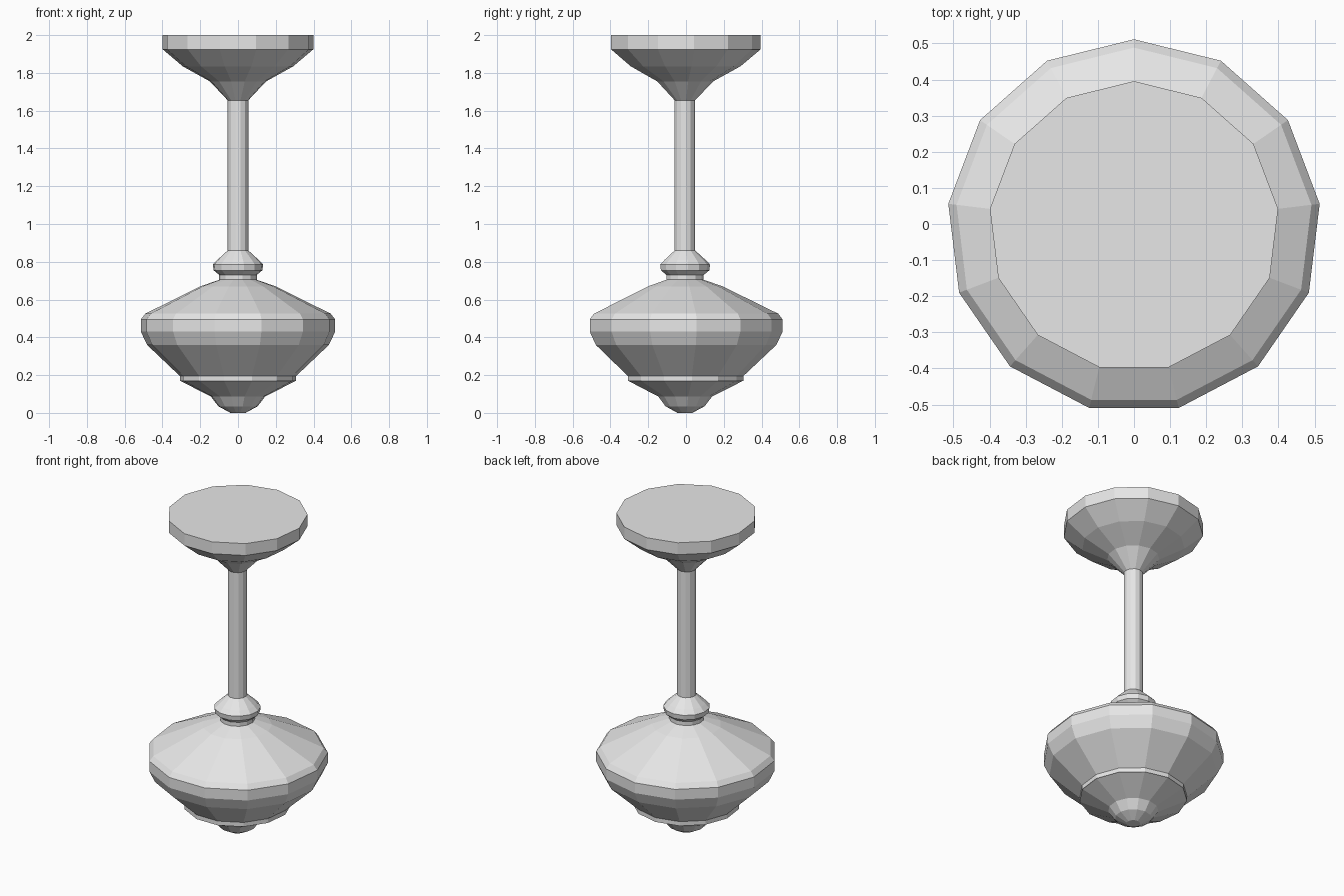
import bpy, bmesh, math

SIDES = 13
CENTRE_Y = -0.0065  # centres the odd-sided outline

cube = bpy.data.objects.get("Cube")
if cube:
    bpy.data.objects.remove(cube, do_unlink=True)

grey = bpy.data.materials.new("light_grey")
grey.use_nodes = True
grey.diffuse_color = (0.8, 0.8, 0.8, 1)
grey.node_tree.nodes["Principled BSDF"].inputs["Base Color"].default_value = (0.8, 0.8, 0.8, 1)


def lathe(name, profile):
    """Turn a (radius, height) profile, listed bottom to top, into a capped flat-sided solid."""
    bm = bmesh.new()
    rings = []
    for radius, z in profile:
        ring = []
        for i in range(SIDES):
            a = math.pi / 2 + math.tau * i / SIDES
            ring.append(bm.verts.new((radius * math.cos(a), radius * math.sin(a) + CENTRE_Y, z)))
        rings.append(ring)
    for low, high in zip(rings, rings[1:]):
        for i in range(SIDES):
            j = (i + 1) % SIDES
            bm.faces.new((low[i], low[j], high[j], high[i]))
    bm.faces.new(rings[0][::-1])
    bm.faces.new(rings[-1])
    mesh = bpy.data.meshes.new(name)
    bm.to_mesh(mesh)
    bm.free()
    mesh.materials.append(grey)
    obj = bpy.data.objects.new(name, mesh)
    bpy.context.collection.objects.link(obj)
    return obj


# Ceiling mount and hanging rod
lathe("ceiling_canopy", [(0.055, 1.655), (0.15, 1.755), (0.295, 1.835), (0.402, 1.925), (0.402, 2.0)])
lathe("rod", [(0.055, 0.85), (0.055, 1.66)])

# Turned knob and neck where the rod meets the shade
lathe("knob", [(0.10, 0.70), (0.10, 0.73), (0.13, 0.755), (0.134, 0.785), (0.11, 0.81), (0.055, 0.86)])

# Wide lamp shade
lathe("shade", [(0.31, 0.195), (0.485, 0.36), (0.518, 0.43), (0.518, 0.495), (0.495, 0.525),
                (0.20, 0.67), (0.10, 0.705)])

# Lower rim and pointed finial
lathe("lower_rim", [(0.31, 0.168), (0.31, 0.195)])
lathe("finial", [(0.04, 0.0), (0.105, 0.035), (0.145, 0.087), (0.305, 0.168)])
